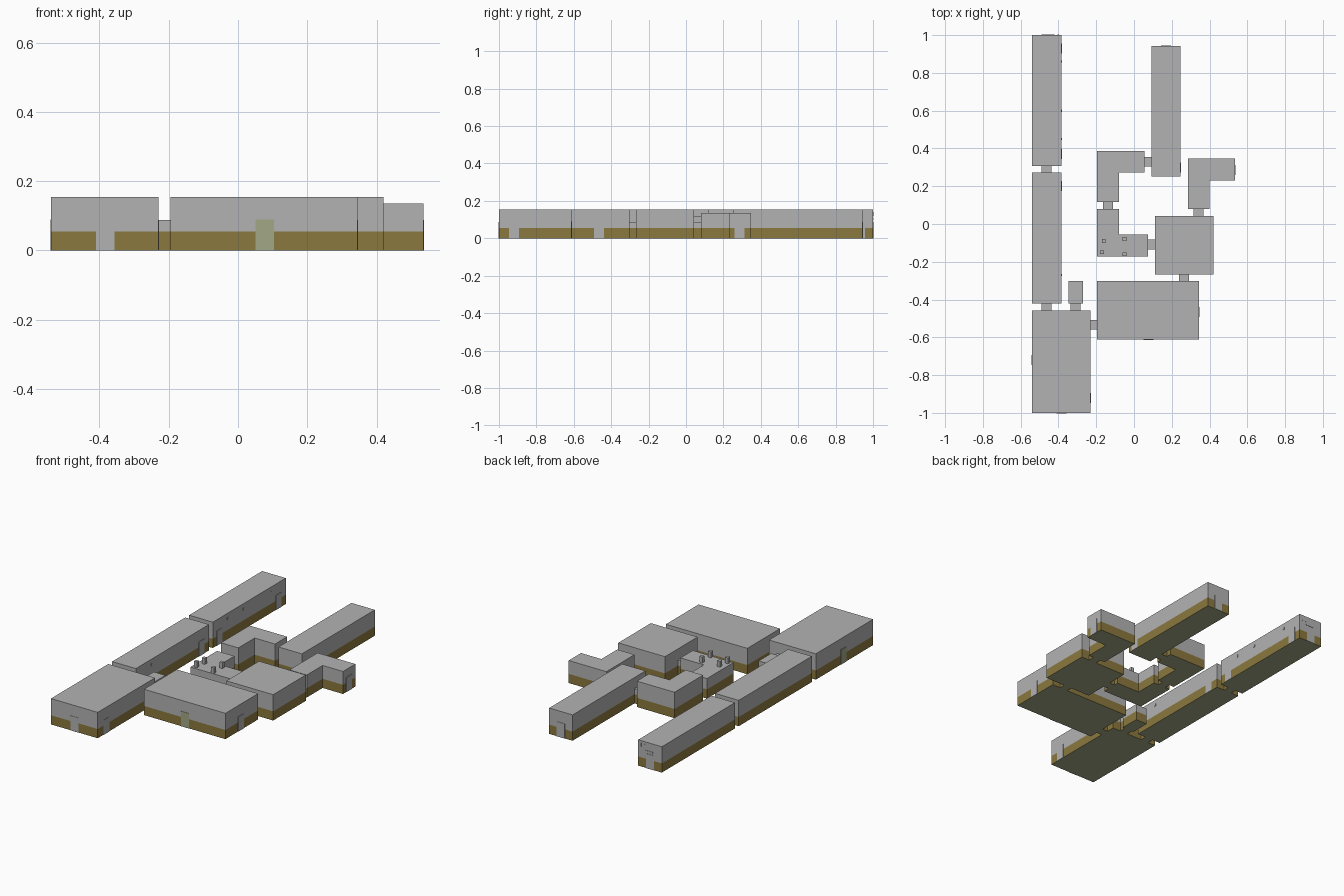
import bpy, bmesh

cube = bpy.data.objects.get("Cube")
if cube:
    bpy.data.objects.remove(cube, do_unlink=True)


def material(name, rgb):
    m = bpy.data.materials.new(name)
    m.use_nodes = True
    m.diffuse_color = (*rgb, 1)
    m.node_tree.nodes["Principled BSDF"].inputs["Base Color"].default_value = (*rgb, 1)
    return m


GREY = material("wall grey", (0.45, 0.45, 0.45))
BROWN = material("skirting brown", (0.26, 0.19, 0.05))
GREEN = material("floor green", (0.36, 0.39, 0.24))
BAND, HIGH, PASSAGE = 0.055, 0.155, 0.088


def prism(name, outline, height, base=0.0, banded=True):
    """Extrude a footprint, with a brown lower band and a green floor."""
    bm = bmesh.new()
    levels = [base, BAND, height] if banded else [base, height]
    rings = [[bm.verts.new((x, y, z)) for x, y in outline] for z in levels]
    n = len(outline)
    for k in range(len(levels) - 1):
        for i in range(n):
            j = (i + 1) % n
            f = bm.faces.new((rings[k][i], rings[k][j], rings[k + 1][j], rings[k + 1][i]))
            f.material_index = 1 if banded and k == 0 else 0
    floor = bm.faces.new(rings[0][::-1])
    floor.material_index = 2 if banded else 0
    bm.faces.new(rings[-1])
    bmesh.ops.recalc_face_normals(bm, faces=bm.faces)
    mesh = bpy.data.meshes.new(name)
    bm.to_mesh(mesh)
    bm.free()
    for m in (GREY, BROWN, GREEN):
        mesh.materials.append(m)
    ob = bpy.data.objects.new(name, mesh)
    bpy.context.collection.objects.link(ob)
    return ob


def rect(x0, x1, y0, y1):
    return [(x0, y0), (x1, y0), (x1, y1), (x0, y1)]


def plate(name, x, y, axis, width=0.053, z0=0.0, z1=PASSAGE, mat=GREY):
    """Thin plate on a wall whose normal lies along the given axis."""
    w, t = width / 2, 0.002
    dx, dy = (t, w) if axis == "x" else (w, t)
    ob = prism(name, rect(x - dx, x + dx, y - dy, y + dy), z1, z0, False)
    ob.data.materials.clear()
    ob.data.materials.append(mat)


# Rectangular rooms
prism("front_left_hall", rect(-0.54, -0.23, -1, -0.458), HIGH)
prism("front_right_hall", rect(-0.195, 0.345, -0.612, -0.302), HIGH)
prism("middle_hall", rect(0.11, 0.42, -0.267, 0.042), HIGH)
prism("long_corridor_front", rect(-0.54, -0.383, -0.42, 0.272), HIGH)
prism("long_corridor_back", rect(-0.54, -0.383, 0.308, 1), HIGH)
prism("long_corridor_right", rect(0.092, 0.247, 0.252, 0.943), HIGH)
prism("closet", rect(-0.347, -0.27, -0.42, -0.302), 0.1)

# Corner rooms
prism("corner_room_front", [(-0.195, -0.172), (0.075, -0.172), (0.075, -0.055),
                            (-0.08, -0.055), (-0.08, 0.08), (-0.195, 0.08)], 0.12)
prism("corner_room_back", [(-0.195, 0.117), (-0.08, 0.117), (-0.08, 0.272),
                           (0.055, 0.272), (0.055, 0.387), (-0.195, 0.387)], HIGH)
prism("corner_room_right", [(0.285, 0.08), (0.4, 0.08), (0.4, 0.23),
                            (0.535, 0.23), (0.535, 0.347), (0.285, 0.347)], 0.135)

# Fixtures on the roof of the low corner room
for x, y in ((-0.16, -0.09), (-0.05, -0.16), (-0.05, -0.08), (-0.17, -0.15)):
    prism("roof_fixture", rect(x - 0.01, x + 0.01, y - 0.01, y + 0.01), HIGH, 0.12, False)

# Passages along y, then along x
for x, y0, y1 in ((-0.463, 0.272, 0.308), (-0.463, -0.458, -0.42), (-0.31, -0.458, -0.42),
                  (0.265, -0.302, -0.267), (0.341, 0.042, 0.08), (-0.138, 0.08, 0.117)):
    prism("passage", rect(x - 0.026, x + 0.026, y0, y1), PASSAGE)
for y, x0, x1 in ((-0.533, -0.23, -0.195), (-0.108, 0.075, 0.11), (0.33, 0.055, 0.092)):
    prism("passage", rect(x0, x1, y - 0.026, y + 0.026), PASSAGE)

# Grey doors
for x, y in ((-0.23, -0.92), (0.345, -0.465), (0.535, 0.285), (-0.383, 0.93),
             (-0.383, 0.37), (-0.383, 0.2), (0.247, 0.3)):
    plate("side_door", x, y, "x")
for x, y in ((-0.383, -1), (-0.463, 1), (0.17, 0.943)):
    plate("end_door", x, y, "y")

# Green entrance doors
plate("front_entrance", 0.077, -0.612, "y", z1=0.09, mat=GREEN)
plate("left_entrance", -0.54, -0.72, "x", z1=0.09, mat=GREEN)

# Small wall fittings
plate("wall_slot", -0.455, 1, "y", 0.05, 0.1, 0.106)
for x in (-0.4, -0.425):
    plate("wall_vent", x, 1, "y", 0.008, 0.12, 0.14)
for y in (0.45, 0.6, 0.86, -0.27):
    plate("wall_fitting", -0.383, y, "x", 0.012, 0.115, 0.13)
